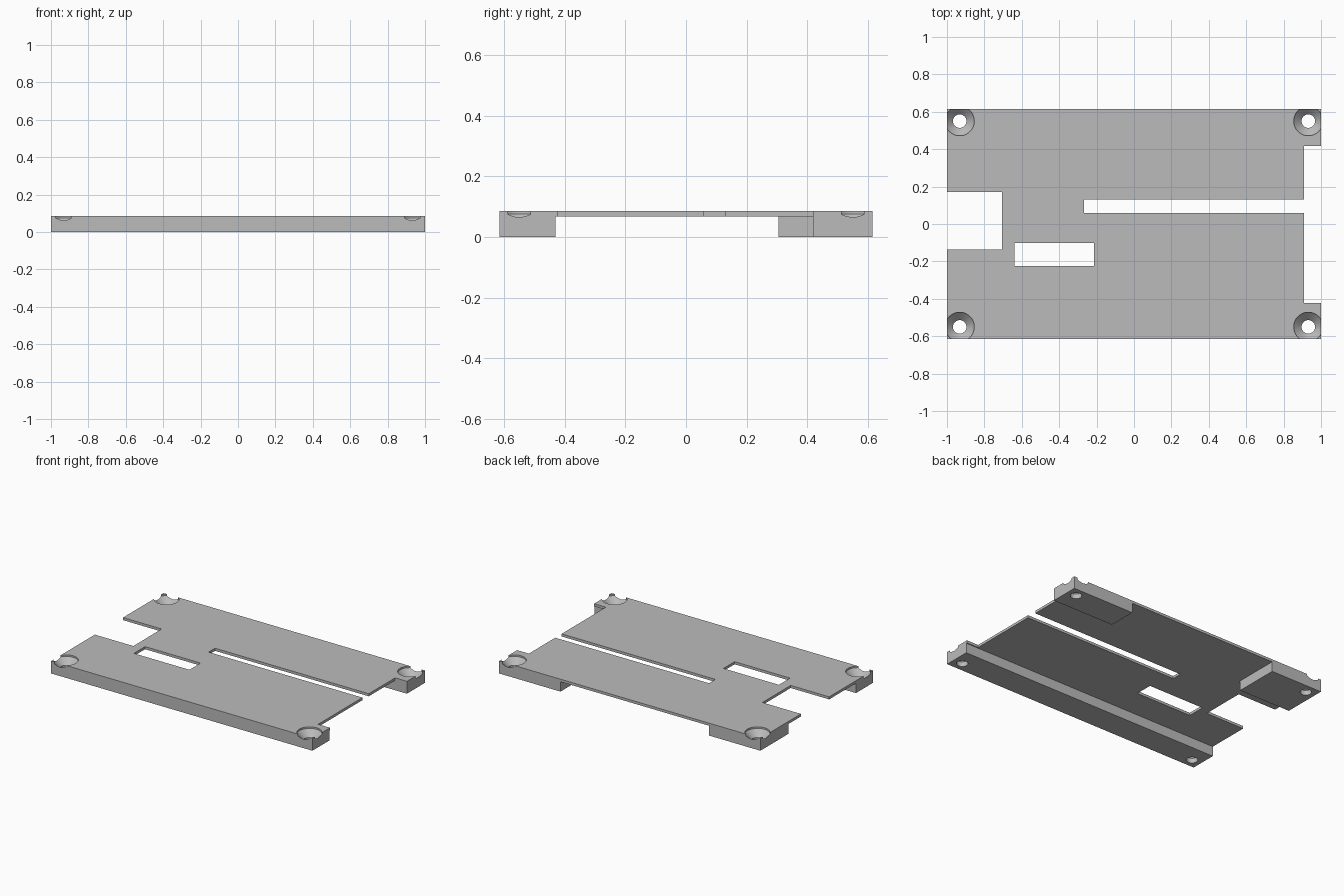
import bpy
import bmesh
import math

cube = bpy.data.objects.get("Cube")
if cube:
    bpy.data.objects.remove(cube, do_unlink=True)

HALF_Y, TOP, PLATE_BOTTOM = 0.615, 0.086, 0.068

grey = bpy.data.materials.new("plain grey")
colour = (0.5, 0.5, 0.5, 1)
grey.use_nodes = True
grey.diffuse_color = colour
grey.node_tree.nodes["Principled BSDF"].inputs["Base Color"].default_value = colour


def finish(name, bm):
    bmesh.ops.recalc_face_normals(bm, faces=bm.faces)
    mesh = bpy.data.meshes.new(name)
    bm.to_mesh(mesh)
    bm.free()
    mesh.materials.append(grey)
    obj = bpy.data.objects.new(name, mesh)
    bpy.context.collection.objects.link(obj)
    return obj


def prism(name, outline, z0, z1):
    bm = bmesh.new()
    face = bm.faces.new([bm.verts.new((x, y, z0)) for x, y in outline])
    up = bmesh.ops.extrude_face_region(bm, geom=[face])["geom"]
    verts = [v for v in up if isinstance(v, bmesh.types.BMVert)]
    bmesh.ops.translate(bm, verts=verts, vec=(0, 0, z1 - z0))
    return finish(name, bm)


def block(name, x0, x1, y0, y1, z0=-0.1, z1=0.2):
    return prism(name, [(x0, y0), (x1, y0), (x1, y1), (x0, y1)], z0, z1)


def lathe(name, profile, x, y, sides=48):
    bm = bmesh.new()
    rings = []
    for r, z in profile:
        angles = [2 * math.pi * i / sides for i in range(sides)]
        rings.append([bm.verts.new((x + r * math.cos(a), y + r * math.sin(a), z))
                      for a in angles])
    for a, b in zip(rings, rings[1:]):
        for i in range(sides):
            j = (i + 1) % sides
            bm.faces.new((a[i], a[j], b[j], b[i]))
    bm.faces.new(rings[0])
    bm.faces.new(rings[-1])
    return finish(name, bm)


# Solid slab that everything is cut from
plate = block("mounting_plate", -1, 1, -HALF_Y, HALF_Y, 0, TOP)

# Underside pocket, leaving the front rail and two rear corner pads
pocket = [(-1.1, -0.43), (1.1, -0.43), (1.1, 0.418), (0.53, 0.418),
          (0.53, 0.7), (-0.605, 0.7), (-0.605, 0.305), (-1.1, 0.305)]
cutters = [
    prism("underside_pocket", pocket, -0.1, PLATE_BOTTOM),
    block("right_side_notch", -1.1, -0.705, -0.137, 0.172),
    block("left_side_notch", 0.91, 1.1, -0.423, 0.418),
    block("long_slot", -0.267, 1.05, 0.06, 0.13),
    block("window", -0.64, -0.215, -0.224, -0.102),
]

# Countersunk screw holes at the corners
countersink = [(0.078, 0.2), (0.078, 0.075), (0.036, 0.033), (0.036, -0.1)]
for sx in (-1, 1):
    for sy in (-1, 1):
        cutters.append(lathe("screw_hole", countersink, sx * 0.932, sy * 0.55))

for cutter in cutters:
    cutter.hide_render = True
    mod = plate.modifiers.new(cutter.name, "BOOLEAN")
    mod.operation = "DIFFERENCE"
    mod.solver = "EXACT"
    mod.object = cutter

# Bake the cuts and drop the cutters
bpy.context.view_layer.update()
graph = bpy.context.evaluated_depsgraph_get()
result = bpy.data.meshes.new_from_object(plate.evaluated_get(graph))
plate.modifiers.clear()
plate.data = result
for cutter in cutters:
    bpy.data.objects.remove(cutter, do_unlink=True)

# One material slot, smooth hole walls, sharp edges elsewhere
plate.data.materials.clear()
plate.data.materials.append(grey)
for poly in plate.data.polygons:
    poly.material_index = 0
bpy.ops.object.select_all(action="DESELECT")
plate.select_set(True)
bpy.context.view_layer.objects.active = plate
bpy.ops.object.shade_smooth_by_angle(angle=math.radians(30))
